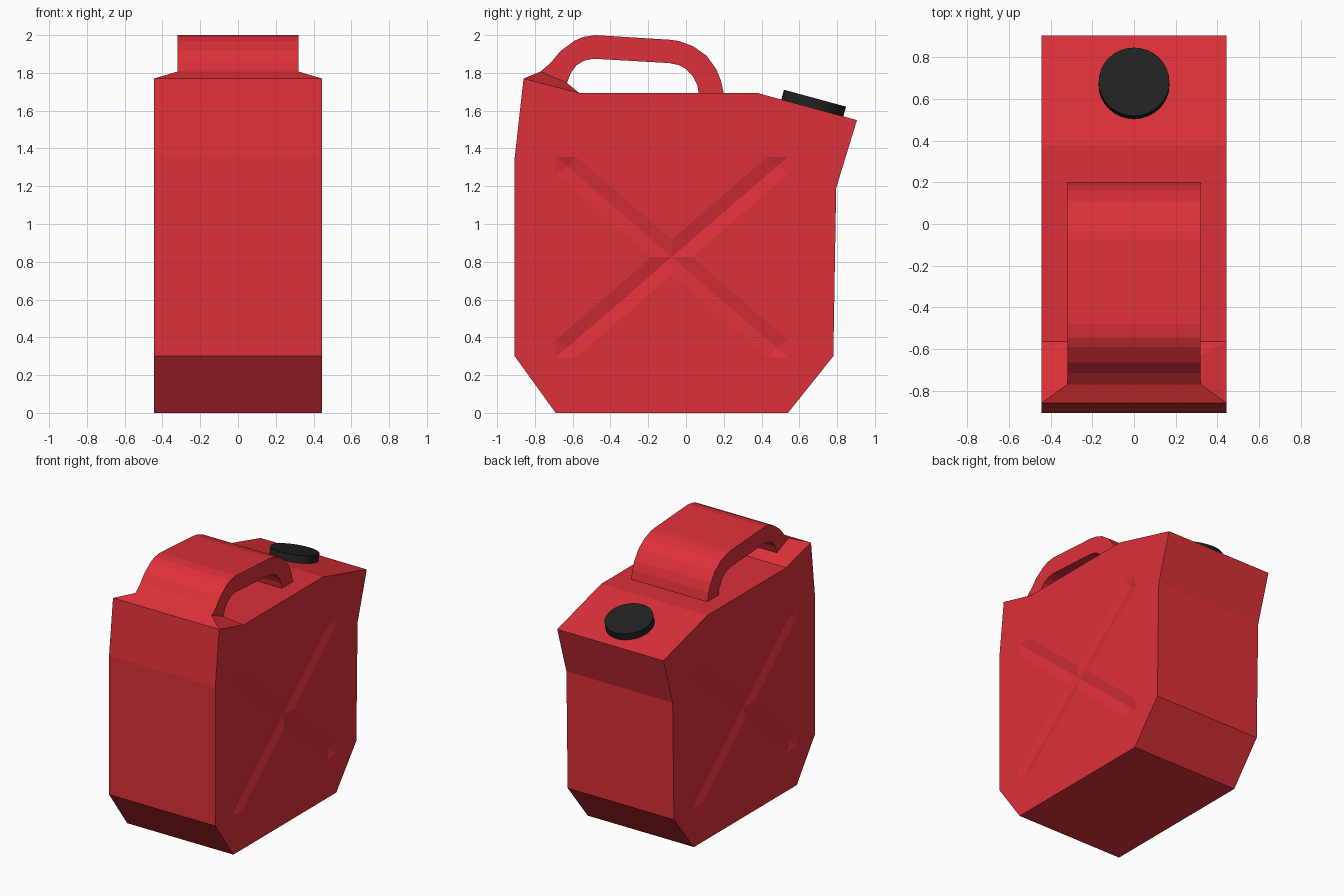
import bpy, bmesh, math
from mathutils import Matrix, Vector

if "Cube" in bpy.data.objects:
    bpy.data.objects.remove(bpy.data.objects["Cube"])


def material(name, color):
    m = bpy.data.materials.new(name)
    m.diffuse_color = color
    m.use_nodes = True
    m.node_tree.nodes["Principled BSDF"].inputs["Base Color"].default_value = m.diffuse_color
    return m


red = material("red_plastic", (0.72, 0.03, 0.04, 1))
black = material("black_plastic", (0.015, 0.015, 0.015, 1))


def add_object(name, bm, mat=None):
    bmesh.ops.recalc_face_normals(bm, faces=bm.faces)
    mesh = bpy.data.meshes.new(name)
    bm.to_mesh(mesh)
    bm.free()
    ob = bpy.data.objects.new(name, mesh)
    bpy.context.collection.objects.link(ob)
    if mat:
        mesh.materials.append(mat)
    return ob


def side_prism(profile, half_width):
    """Extrude a (y, z) outline across x."""
    bm = bmesh.new()
    face = bm.faces.new([bm.verts.new((-half_width, y, z)) for y, z in profile])
    new = bmesh.ops.extrude_face_region(bm, geom=[face])["geom"]
    verts = [v for v in new if isinstance(v, bmesh.types.BMVert)]
    bmesh.ops.translate(bm, verts=verts, vec=(2 * half_width, 0, 0))
    return bm


W, HW = 0.445, 0.32

# Body: chamfered can outline
bm = side_prism([(-0.69, 0), (0.54, 0), (0.78, 0.30), (0.795, 1.19), (0.905, 1.55),
                 (0.38, 1.693), (-0.565, 1.693), (-0.86, 1.77), (-0.907, 1.35),
                 (-0.907, 0.30)], W)

# Raised collar under the rear end of the handle
bm.faces.ensure_lookup_table()
collar = min(bm.faces, key=lambda f: (f.calc_center_median() - Vector((0, -0.71, 1.73))).length)
top = bmesh.ops.extrude_face_region(bm, geom=[collar])["geom"]
bm.faces.remove(collar)
for v in [g for g in top if isinstance(g, bmesh.types.BMVert)]:
    rear = v.co.y < -0.7
    v.co = (math.copysign(HW, v.co.x), -0.77 if rear else -0.63, 1.807 if rear else 1.747)
body = add_object("can_body", bm, red)


# Crossed shallow V grooves on both sides
def groove(name, side, flip):
    cy, cz, hy, hz, depth = -0.075, 0.825, 0.615, 0.53, 0.017
    outline = [(hy, hz), (hy - 0.11, hz), (-hy, -hz + 0.09),
               (-hy, -hz), (-hy + 0.11, -hz), (hy, hz - 0.09)]
    valley = [(hy - 0.06, hz - 0.05), (-hy + 0.06, -hz + 0.05)]
    bm = bmesh.new()
    for pts, xs in ((outline, (W, W + 0.05)), (valley, (W - depth,))):
        for y, z in pts:
            for x in xs:
                bm.verts.new((side * x, cy + flip * y, cz + z))
    bmesh.ops.convex_hull(bm, input=bm.verts)
    cutter = add_object(name, bm, red)
    cutter.hide_render = True
    mod = body.modifiers.new(name, "BOOLEAN")
    mod.operation, mod.solver, mod.object = "DIFFERENCE", "EXACT", cutter
    return cutter


cutters = [groove(f"groove_cutter_{i}_{j}", s, f)
           for i, s in enumerate((1, -1)) for j, f in enumerate((1, -1))]
bpy.context.view_layer.objects.active = body
for mod in list(body.modifiers):
    bpy.ops.object.modifier_apply(modifier=mod.name)
for c in cutters:
    bpy.data.objects.remove(c)

# Carry handle: wide arched strap
outer = [(-0.77, 1.807), (-0.715, 1.855), (-0.665, 1.915), (-0.59, 1.97), (-0.545, 1.99),
         (-0.48, 2.0), (-0.08, 1.975), (-0.035, 1.968), (0.04, 1.94), (0.11, 1.89),
         (0.16, 1.82), (0.185, 1.76), (0.20, 1.69)]
inner = [(0.068, 1.69), (0.06, 1.735), (0.035, 1.785), (-0.005, 1.825), (-0.04, 1.842),
         (-0.09, 1.852), (-0.49, 1.875), (-0.54, 1.865), (-0.58, 1.84), (-0.61, 1.80),
         (-0.63, 1.747)]
add_object("carry_handle", side_prism(outer + inner, HW), red)

# Filler cap: disc lying on the sloped shoulder
bm = bmesh.new()
tilt = Matrix.Rotation(-math.atan2(0.143, 0.525), 4, "X")
bmesh.ops.create_cone(bm, cap_ends=True, segments=32, radius1=0.17, radius2=0.17, depth=0.06,
                      matrix=Matrix.Translation((0, 0.675, 1.637)) @ tilt)
cap = add_object("filler_cap", bm, black)
bpy.ops.object.select_all(action="DESELECT")
cap.select_set(True)
bpy.context.view_layer.objects.active = cap
bpy.ops.object.shade_smooth_by_angle(angle=math.radians(30))
